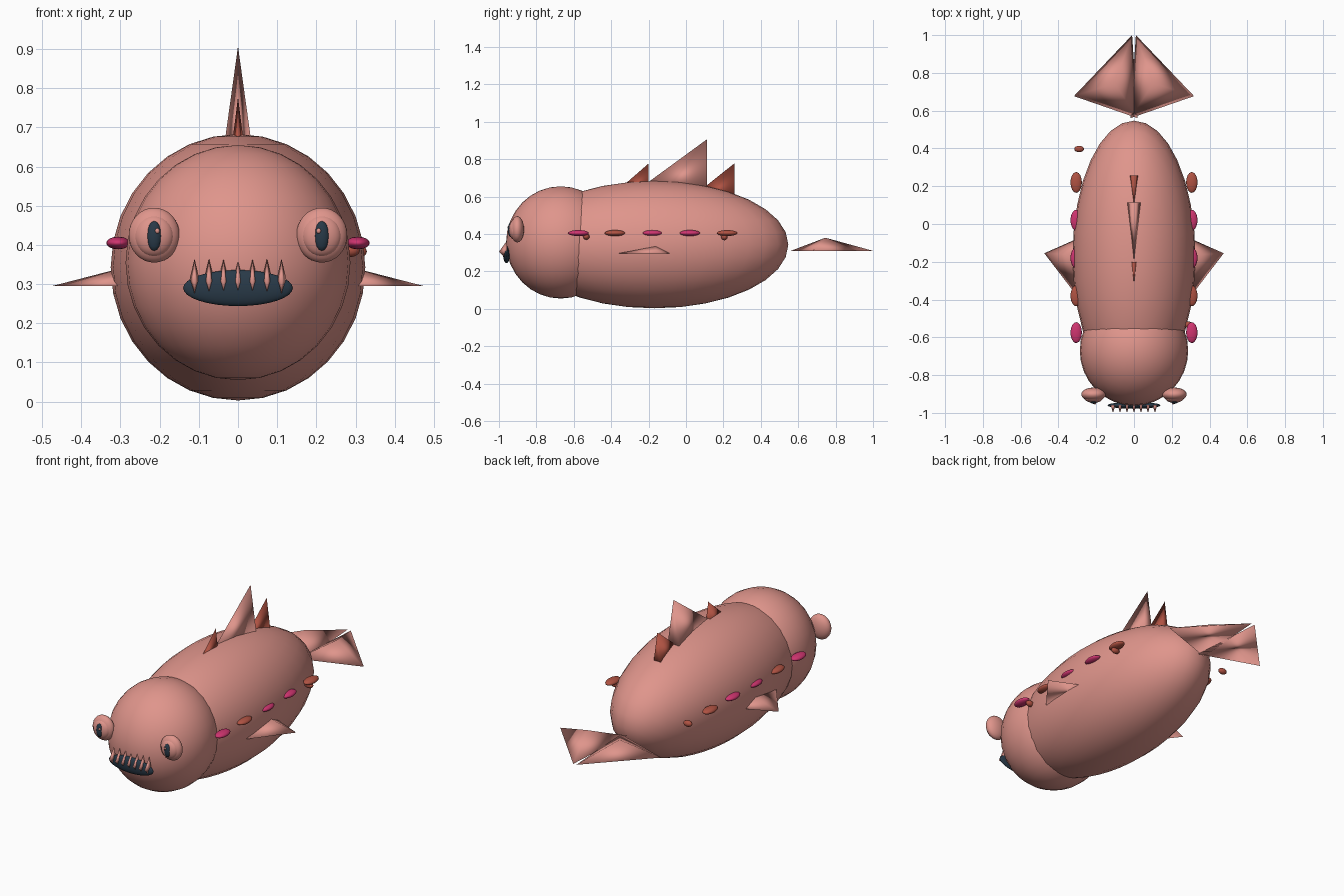
import bpy
import bmesh
from mathutils import Vector

if "Cube" in bpy.data.objects:
    bpy.data.objects.remove(bpy.data.objects["Cube"])


def material(name, rgb):
    m = bpy.data.materials.new(name)
    m.diffuse_color = (*rgb, 1)
    m.use_nodes = True
    m.node_tree.nodes["Principled BSDF"].inputs["Base Color"].default_value = m.diffuse_color
    return m


PINK = material("salmon_pink", (0.74, 0.30, 0.26))
RUST = material("rust_red", (0.43, 0.085, 0.055))
MAGENTA = material("magenta", (0.62, 0.035, 0.16))
NAVY = material("dark_navy", (0.022, 0.042, 0.065))


def finish(name, bm, mat):
    bmesh.ops.recalc_face_normals(bm, faces=bm.faces)
    for f in bm.faces:
        f.smooth = True
    me = bpy.data.meshes.new(name)
    bm.to_mesh(me)
    bm.free()
    me.materials.append(mat)
    ob = bpy.data.objects.new(name, me)
    bpy.context.collection.objects.link(ob)
    return ob


def ellipsoid(name, center, radii, mat, seg=32, rings=16):
    bm = bmesh.new()
    bmesh.ops.create_uvsphere(bm, u_segments=seg, v_segments=rings, radius=1)
    for v in bm.verts:
        v.co = Vector(center) + Vector(v.co[i] * radii[i] for i in range(3))
    return finish(name, bm, mat)


def pyramid(name, base, apex, mat):
    bm = bmesh.new()
    vs = [bm.verts.new(p) for p in base]
    top = bm.verts.new(apex)
    bm.faces.new(vs)
    for i, v in enumerate(vs):
        bm.faces.new((v, vs[(i + 1) % len(vs)], top))
    return finish(name, bm, mat)


# Body and head
ellipsoid("body", (0, -0.17, 0.343), (0.325, 0.717, 0.34), PINK)
ellipsoid("head", (0, -0.67, 0.355), (0.287, 0.292, 0.30), PINK)

# Mouth and teeth
ellipsoid("mouth", (0, -0.96, 0.29), (0.14, 0.018, 0.046), NAVY)
for i in range(7):
    x = (i - 3) * 0.037
    base = [(x - 0.013, -0.957, 0.31), (x, -0.957, 0.262),
            (x + 0.013, -0.957, 0.31), (x, -0.957, 0.365)]
    pyramid("tooth", base, (x, -1.0, 0.305), PINK)

# Paired eyes, side fins and tail lobes
for side, s in (("left", -1), ("right", 1)):
    ellipsoid(side + "_eye_socket", (s * 0.214, -0.902, 0.425), (0.065, 0.036, 0.07), PINK)
    ellipsoid(side + "_eyeball", (s * 0.214, -0.918, 0.423), (0.05, 0.029, 0.053), PINK)
    ellipsoid(side + "_pupil", (s * 0.214, -0.94, 0.423), (0.019, 0.012, 0.038), NAVY, 16, 8)
    ellipsoid(side + "_eye_glint", (s * 0.206, -0.95, 0.436), (0.006, 0.005, 0.007), PINK, 12, 6)
    pyramid(side + "_fin",
            [(s * 0.475, -0.155, 0.295), (s * 0.17, -0.02, 0.295), (s * 0.31, -0.37, 0.295)],
            (s * 0.32, -0.163, 0.335), PINK)
    pyramid(side + "_tail_lobe",
            [(s * 0.01, 1.0, 0.31), (s * 0.318, 0.677, 0.31), (s * -0.02, 0.56, 0.31)],
            (s * 0.103, 0.745, 0.38), PINK)

# Back fins: base front y, base back y, half width, base z, tip z
for name, y0, y1, w, z0, z1, mat in (
        ("dorsal_fin", -0.28, 0.113, 0.04, 0.62, 0.907, PINK),
        ("front_spine", -0.38, -0.20, 0.02, 0.62, 0.777, RUST),
        ("rear_spine", 0.01, 0.258, 0.026, 0.58, 0.777, RUST)):
    pyramid(name, [(0, y0, z0), (w, y1, z0), (-w, y1, z0)], (0, y1, z1), mat)

# Rows of spots along both flanks
for s in (-1, 1):
    for y, mat in ((-0.575, MAGENTA), (-0.38, RUST), (-0.18, MAGENTA),
                   (0.02, MAGENTA), (0.22, RUST)):
        ellipsoid("flank_spot", (s * 0.306, y, 0.405), (0.03, 0.055, 0.016), mat, 24, 12)

# Stray small spots
for p in ((0.285, -0.533, 0.386), (0.303, 0.205, 0.383), (-0.29, 0.397, 0.39)):
    ellipsoid("small_spot", p, (0.026, 0.017, 0.017), RUST, 16, 8)
